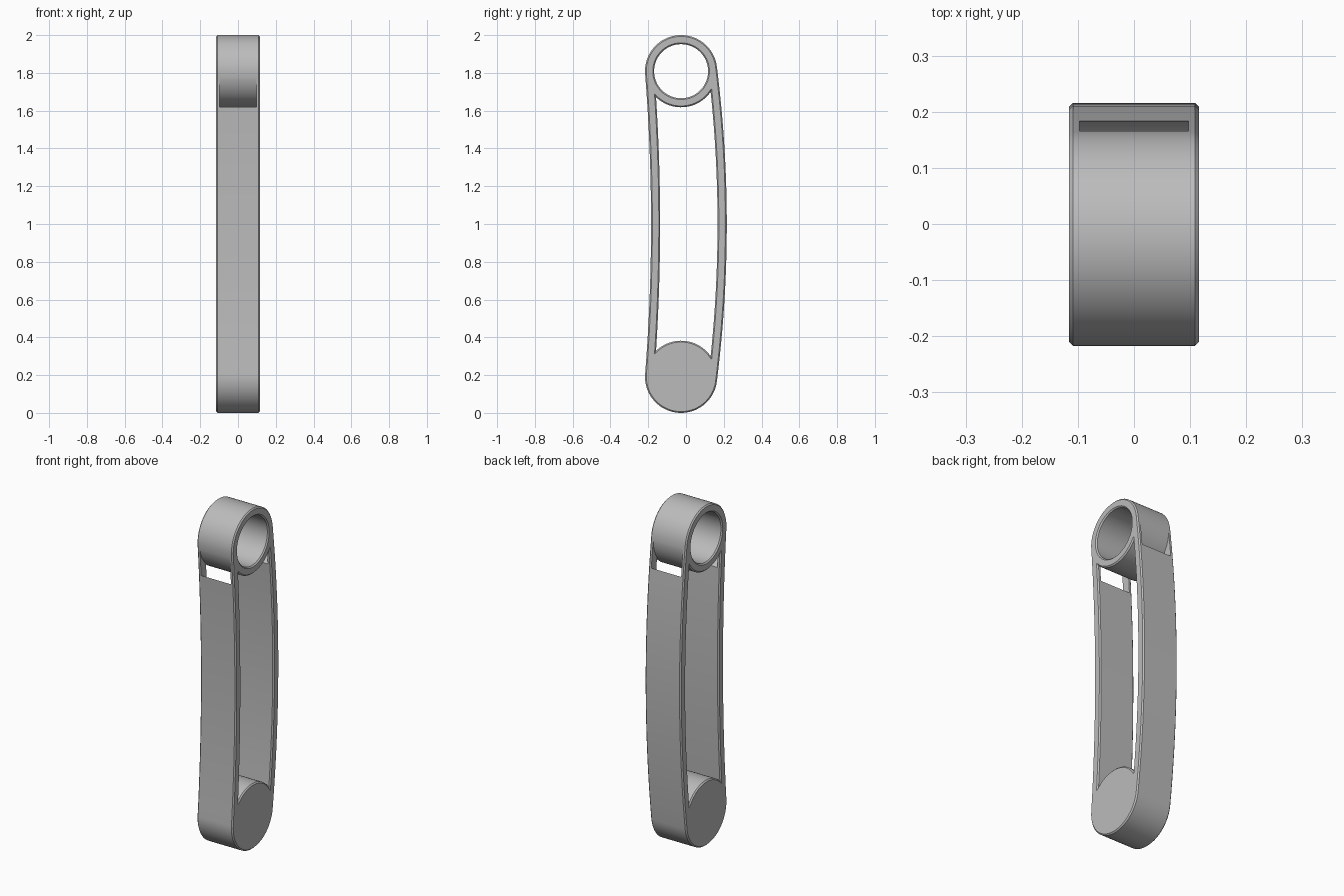
import bpy, bmesh
from math import sin, cos, radians
from mathutils import Vector

if "Cube" in bpy.data.objects:
    bpy.data.objects.remove(bpy.data.objects["Cube"])

HALF = 0.116      # half width
C = 0.007         # edge chamfer
Y0 = -0.026       # hub centre line
R = 0.191         # hub radius
LOW, HIGH = R, 2 - R


def arc(z, r, start, end, steps):
    """Points on a hub circle in the side plane."""
    angles = [radians(start + (end - start) * i / steps) for i in range(steps + 1)]
    return [Vector((Y0 + r * cos(a), z + r * sin(a))) for a in angles]


def bow(mid, a, b, steps=24):
    """Gently bowed line between points a and b, end points left out."""
    pts = []
    for i in range(1, steps):
        t = 2 * i / steps - 1
        pts.append(Vector((mid + (a.x - mid) * t * t, a.y + (b.y - a.y) * i / steps)))
    return pts


def offset(pts, d):
    """Move a counter-clockwise outline outward by d with mitred corners."""
    out = []
    for i, p in enumerate(pts):
        e1 = (p - pts[i - 1]).normalized()
        e2 = (pts[(i + 1) % len(pts)] - p).normalized()
        n1, n2 = Vector((e1.y, -e1.x)), Vector((e2.y, -e2.x))
        out.append(p + (n1 + n2) * d / (1 + n1.dot(n2)))
    return out


def prism(name, pts, stations):
    """Loft an outline along x through (x, outline offset) stations."""
    bm = bmesh.new()
    rings = [[bm.verts.new((x, p.x, p.y)) for p in offset(pts, d)] for x, d in stations]
    n = len(pts)
    for a, b in zip(rings, rings[1:]):
        for i in range(n):
            j = (i + 1) % n
            bm.faces.new((a[i], a[j], b[j], b[i]))
    bm.faces.new(rings[0])
    bm.faces.new(rings[-1])
    bmesh.ops.recalc_face_normals(bm, faces=bm.faces)
    mesh = bpy.data.meshes.new(name)
    bm.to_mesh(mesh)
    bm.free()
    ob = bpy.data.objects.new(name, mesh)
    bpy.context.collection.objects.link(ob)
    return ob


# Outer link body: two round ends joined by bowed straps
top, bottom = arc(HIGH, R, 7, 184.5, 48), arc(LOW, R, 175.5, 353, 48)
outline = top + bow(-0.185, top[-1], bottom[0]) + bottom + bow(0.216, bottom[-1], top[0])
body = prism("link_body", outline,
             [(-HALF, -C), (C - HALF, 0), (HALF - C, 0), (HALF, -C)])

# Flared cutters leave a chamfer around the eye and the long opening
flare = [(-HALF - C, 2 * C), (C - HALF, 0), (HALF - C, 0), (HALF + C, 2 * C)]
eye = prism("eye_cutter", arc(HIGH, 0.143, 0, 360, 72)[:-1], flare)
low, high = arc(LOW, R, 134, 35, 28), arc(HIGH, R, -35, -134, 28)
opening = prism("opening_cutter",
                low + bow(0.167, low[-1], high[0]) + high + bow(-0.137, high[-1], low[0]),
                flare)

# Curved slot frees the middle of both straps from the upper ring
slot = prism("slot_cutter",
             arc(HIGH, 0.26, -190, 10, 50) + arc(HIGH, R + 0.001, 10, -190, 50),
             [(-0.097, 0), (0.097, 0)])

bpy.context.view_layer.objects.active = body
body.select_set(True)
for cutter in (eye, opening, slot):
    cutter.hide_render = True
    mod = body.modifiers.new(cutter.name, "BOOLEAN")
    mod.operation = "DIFFERENCE"
    mod.solver = "EXACT"
    mod.object = cutter
    bpy.ops.object.modifier_apply(modifier=mod.name)
    bpy.data.objects.remove(cutter)

# Plain grey finish
grey = bpy.data.materials.new("plain_grey")
grey.use_nodes = True
color = (0.5, 0.5, 0.5, 1)
grey.diffuse_color = color
grey.node_tree.nodes["Principled BSDF"].inputs["Base Color"].default_value = color
body.data.materials.clear()
body.data.materials.append(grey)
bpy.ops.object.shade_smooth_by_angle(angle=radians(30))
